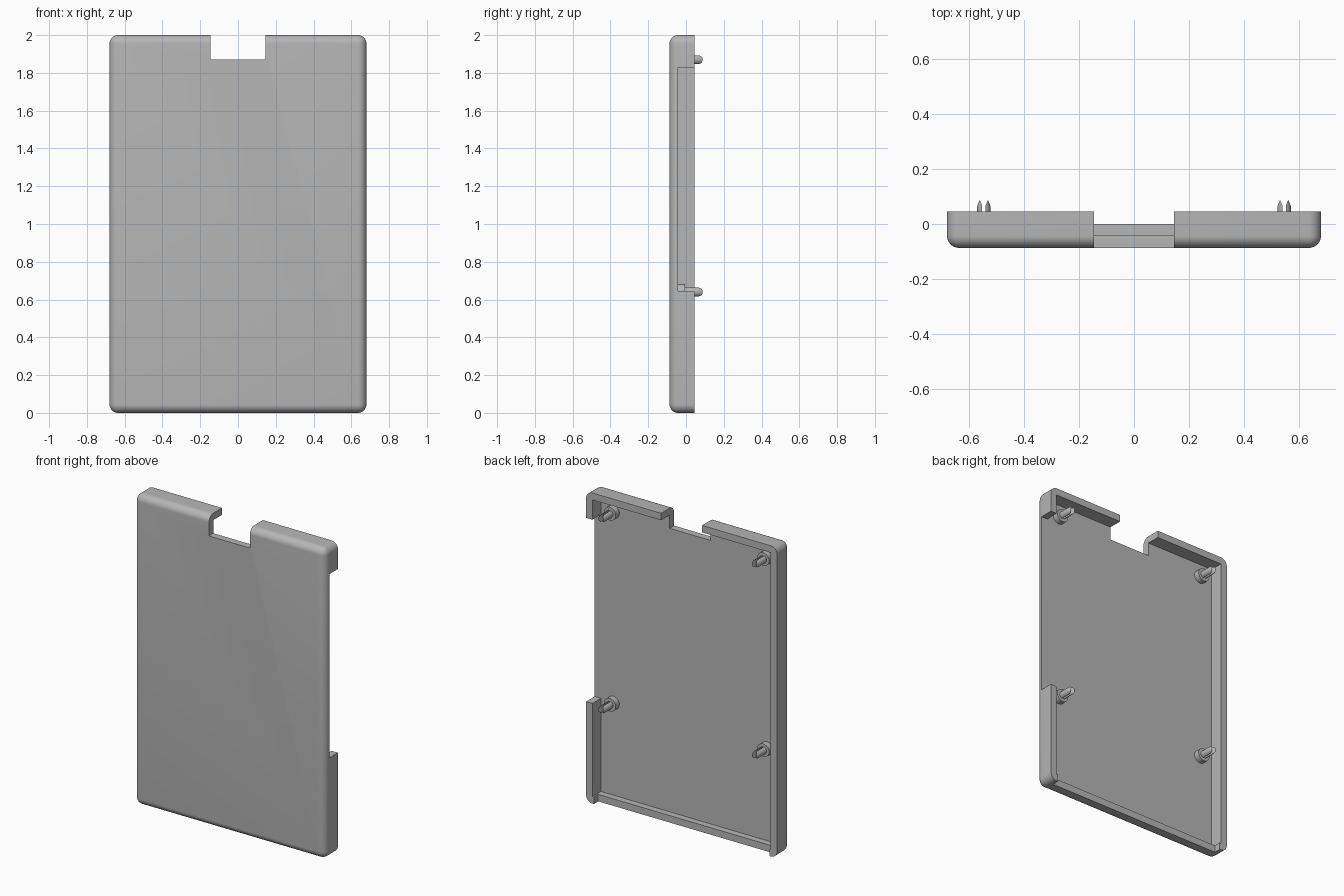
import bpy, bmesh, math
from mathutils import Matrix

if "Cube" in bpy.data.objects:
    bpy.data.objects.remove(bpy.data.objects["Cube"])

grey = bpy.data.materials.new("plain grey")
grey.use_nodes = True
grey.diffuse_color = (0.47, 0.47, 0.47, 1)
grey.node_tree.nodes["Principled BSDF"].inputs["Base Color"].default_value = grey.diffuse_color

HALF_W, HEIGHT = 0.68, 2.0
FRONT, BACK = -0.087, 0.045
WALL = 0.045
FLOOR = FRONT + WALL


def make_object(name, bm):
    bmesh.ops.recalc_face_normals(bm, faces=bm.faces)
    mesh = bpy.data.meshes.new(name)
    bm.to_mesh(mesh)
    bm.free()
    mesh.materials.append(grey)
    obj = bpy.data.objects.new(name, mesh)
    bpy.context.collection.objects.link(obj)
    return obj


def box(x, y, z):
    bm = bmesh.new()
    size = [b - a for a, b in (x, y, z)]
    mid = [(a + b) / 2 for a, b in (x, y, z)]
    bmesh.ops.create_cube(bm, size=1, matrix=Matrix.Translation(mid) @ Matrix.Diagonal((*size, 1)))
    return bm


def smooth(obj):
    bpy.ops.object.select_all(action="DESELECT")
    obj.select_set(True)
    bpy.context.view_layer.objects.active = obj
    bpy.ops.object.shade_smooth_by_angle(angle=math.radians(30))


# Cover: rounded everywhere except around the open back
bm = box((-HALF_W, HALF_W), (FRONT, BACK), (0, HEIGHT))
edges = [e for e in bm.edges if not all(v.co.y > 0 for v in e.verts)]
bmesh.ops.bevel(bm, geom=edges, offset=WALL, segments=8, profile=0.5, affect="EDGES")
cover = make_object("cover_shell", bm)

# Cavity, top notch, side opening and lowered bottom lip
inner = HALF_W - WALL
cuts = {
    "cavity": ((-inner, inner), (FLOOR, 0.2), (WALL, HEIGHT - WALL)),
    "top_notch": ((-0.146, 0.146), (-0.2, 0.2), (1.87, 2.1)),
    "side_opening": ((0.6, 0.8), (FLOOR, 0.2), (0.645, 1.828)),
    "bottom_lip": ((-0.625, 0.625), (0.0, 0.2), (-0.1, 0.1)),
}
cutters = []
for name, spans in cuts.items():
    cutter = make_object(name + "_cutter", box(*spans))
    cutter.hide_render = True
    cutters.append(cutter)
    mod = cover.modifiers.new(name, "BOOLEAN")
    mod.operation, mod.solver, mod.object = "DIFFERENCE", "EXACT", cutter

bpy.context.view_layer.update()
graph = bpy.context.evaluated_depsgraph_get()
result = bpy.data.meshes.new_from_object(cover.evaluated_get(graph))
cover.modifiers.clear()
cover.data = result
for cutter in cutters:
    bpy.data.objects.remove(cutter)
smooth(cover)


def standoff(name, x, z):
    bm = bmesh.new()
    place = Matrix.Translation((x, (FLOOR - 0.005) / 2, z)) @ Matrix.Rotation(math.pi / 2, 4, "X")
    bmesh.ops.create_cone(bm, cap_ends=True, segments=32, radius1=0.042, radius2=0.042,
                          depth=-0.005 - FLOOR, matrix=place)
    smooth(make_object(name, bm))


def prong(name, x, z, side):
    # D-shaped section that tapers to a blunt edge
    radius, gap, mid = 0.024, 0.006, 0.015
    limit = math.acos(gap / radius)
    angles = [limit * (i / 6 - 1) for i in range(13)]
    bm = bmesh.new()
    rings = []
    for y, sx, sz in ((-0.01, 1, 1), (0.066, 1, 1), (0.076, 0.55, 0.88), (0.083, 0.22, 0.68), (0.087, 0.04, 0.4)):
        rings.append([bm.verts.new((x + side * (mid + (radius * math.cos(a) - mid) * sx), y,
                                    z + radius * math.sin(a) * sz)) for a in angles])
    for low, high in zip(rings, rings[1:]):
        for i in range(len(low)):
            j = (i + 1) % len(low)
            bm.faces.new((low[i], low[j], high[j], high[i]))
    bm.faces.new(rings[0])
    bm.faces.new(rings[-1])
    smooth(make_object(name, bm))


# Four standoffs, each with a split snap pin
for side_name, x in (("left", 0.546), ("right", -0.546)):
    for level, z in (("upper", 1.87), ("lower", 0.64)):
        label = level + "_" + side_name
        standoff(label + "_standoff", x, z)
        prong(label + "_outer_prong", x, z, math.copysign(1, x))
        prong(label + "_inner_prong", x, z, -math.copysign(1, x))
